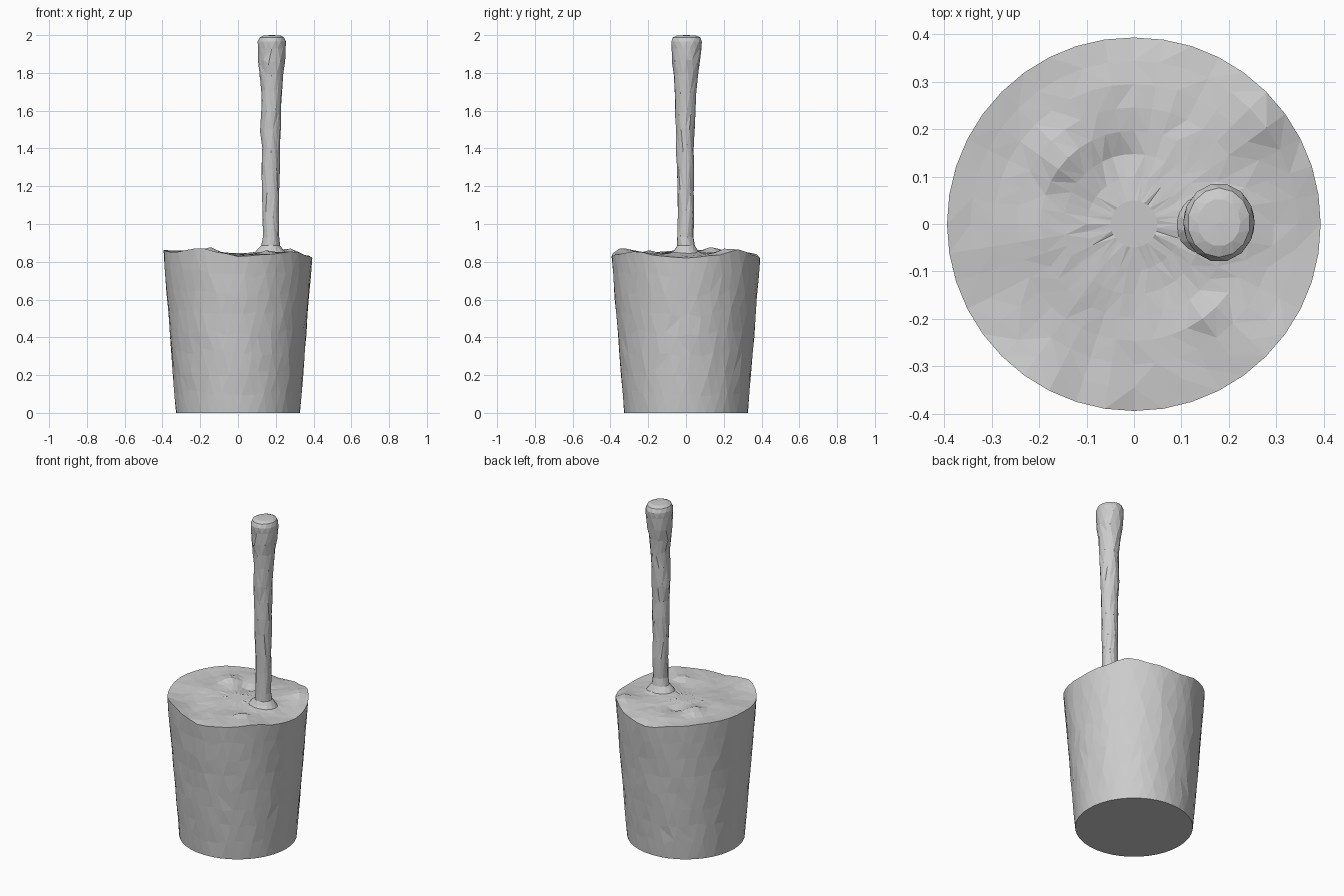
import bpy, bmesh, math, random

if "Cube" in bpy.data.objects:
    bpy.data.objects.remove(bpy.data.objects["Cube"])

random.seed(4)
N = 40

# rim height by angle in degrees
RIM = [(0, .82), (25, .835), (45, .865), (65, .835), (90, .815), (115, .845),
       (140, .86), (180, .862), (210, .85), (240, .872), (256, .85), (270, .828),
       (295, .84), (318, .855), (340, .83), (360, .82)]
# bumps on the filling: x, y, height, width
BUMPS = [(-.15, .14, .03, .06), (-.03, .14, -.02, .05), (.17, 0, .025, .07),
         (.05, -.12, -.012, .08), (.16, -.2, .02, .035), (-.2, -.02, .012, .09),
         (-.1, -.25, -.015, .09), (.28, .2, .02, .06), (-.05, .28, .01, .08)]


def rim_height(angle):
    d = math.degrees(angle) % 360
    for (a, za), (b, zb) in zip(RIM, RIM[1:]):
        if a <= d <= b:
            t = (d - a) / (b - a)
            t = t * t * (3 - 2 * t)
            return za + (zb - za) * t


def finish(bm, name):
    bmesh.ops.triangulate(bm, faces=[f for f in bm.faces if len(f.verts) == 4])
    bmesh.ops.recalc_face_normals(bm, faces=bm.faces)
    mesh = bpy.data.meshes.new(name)
    bm.to_mesh(mesh)
    bm.free()
    bpy.context.collection.objects.link(bpy.data.objects.new(name, mesh))


def bridge(bm, rings):
    for lo, hi in zip(rings, rings[1:]):
        n = len(lo)
        for i in range(n):
            j = (i + 1) % n
            bm.faces.new((lo[i], lo[j], hi[j], hi[i]))


# tapered bucket with an uneven filled top
bm = bmesh.new()
rings = []
LEVELS = 8
for k in range(LEVELS + 1):
    ring = []
    for i in range(N):
        inner = 0 < k < LEVELS
        a = math.tau * (i + .5 * (k % 2) + inner * random.uniform(-.2, .2)) / N
        z = rim_height(a) * (k / LEVELS)
        if inner:
            z += random.uniform(-.015, .015)
        r = .328 + .066 * min(z / .83, 1)
        if inner:
            r += random.uniform(-.002, .002)
        ring.append(bm.verts.new((r * math.cos(a), r * math.sin(a), z)))
    rings.append(ring)
bm.faces.new(rings[0])
for k in range(1, 8):
    t = 1 - k / 8
    ring = []
    for v in rings[LEVELS]:
        x, y = v.co.x * t, v.co.y * t
        z = .845 + (v.co.z - .845) * t ** 3
        z += sum(h * math.exp(-((x - bx) ** 2 + (y - by) ** 2) / w ** 2)
                 for bx, by, h, w in BUMPS)
        z += random.uniform(-.002, .002)
        ring.append(bm.verts.new((x, y, z)))
    rings.append(ring)
bridge(bm, rings)
bm.faces.new(rings[-1])
finish(bm, "filled_bucket")

# knobbly handle: z, centre x, centre y, x radius, y radius
PROFILE = [(.83, .17, 0, .095, .085), (.865, .17, 0, .07, .06),
           (.885, .173, 0, .05, .048), (.93, .175, -.003, .043, .043),
           (1.05, .175, 0, .045, .044), (1.17, .173, -.003, .047, .043),
           (1.3, .173, -.003, .05, .046), (1.4, .175, -.005, .048, .047),
           (1.5, .172, -.004, .054, .05), (1.6, .175, -.005, .053, .053),
           (1.7, .178, -.004, .056, .058), (1.79, .177, -.002, .063, .064),
           (1.86, .178, .001, .072, .073), (1.93, .179, .003, .075, .079),
           (1.965, .179, .003, .075, .083), (1.988, .179, .003, .066, .073),
           (1.998, .179, .003, .045, .05)]
bm = bmesh.new()
rings = []
for k, (z, cx, cy, rx, ry) in enumerate(PROFILE):
    ring = []
    for i in range(14):
        a = math.tau * (i + .5 * (k % 2)) / 14
        s = random.uniform(.96, 1.04) if 2 < k < 13 else 1
        dz = random.uniform(-.015, .015) if 3 < k < 13 else 0
        ring.append(bm.verts.new((cx + rx * s * math.cos(a),
                                  cy + ry * s * math.sin(a), z + dz)))
    rings.append(ring)
bridge(bm, rings)
top = bm.verts.new((.179, .003, 2.0))
for i in range(14):
    bm.faces.new((rings[-1][i], rings[-1][(i + 1) % 14], top))
finish(bm, "stirring_handle")
